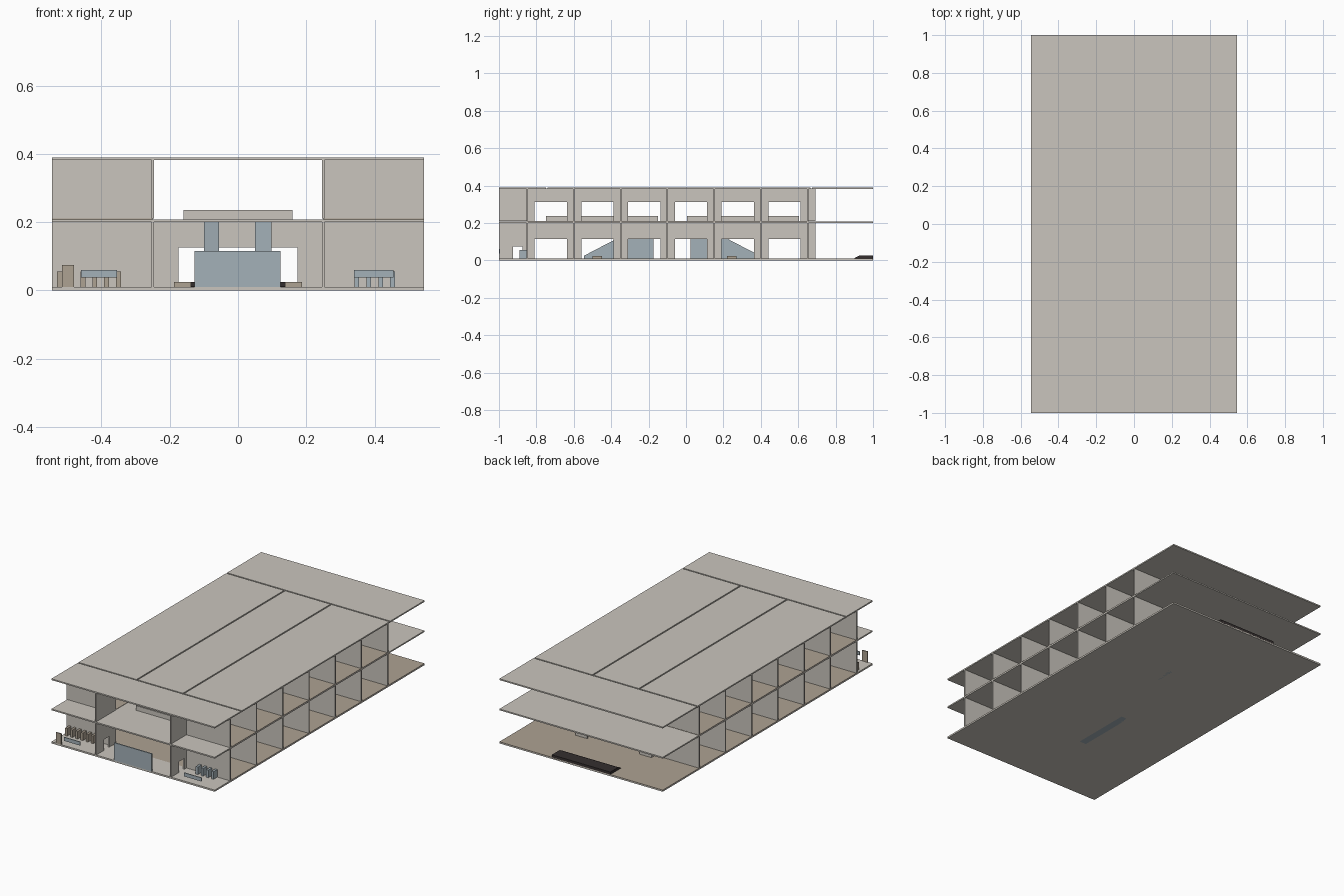
import bpy, bmesh

if "Cube" in bpy.data.objects:
    bpy.data.objects.remove(bpy.data.objects["Cube"])

def mat(name, r, g, b):
    m = bpy.data.materials.new(name)
    m.diffuse_color = (r, g, b, 1)
    m.use_nodes = True
    m.node_tree.nodes["Principled BSDF"].inputs["Base Color"].default_value = m.diffuse_color
    return m

GREY = mat("wall_grey", 0.59, 0.56, 0.51)
TAN = mat("floor_tan", 0.42, 0.36, 0.29)
BLUE = mat("glass_blue", 0.37, 0.44, 0.48)
DARK = mat("dark_step", 0.035, 0.028, 0.028)

def finish(name, bm, m):
    bmesh.ops.recalc_face_normals(bm, faces=bm.faces)
    me = bpy.data.meshes.new(name)
    bm.to_mesh(me)
    bm.free()
    me.materials.append(m)
    ob = bpy.data.objects.new(name, me)
    bpy.context.collection.objects.link(ob)
    return ob

def boxes(name, m, *items):
    """One object made of boxes given as (x0, x1, y0, y1, z0, z1)."""
    bm = bmesh.new()
    for x0, x1, y0, y1, z0, z1 in items:
        for v in bmesh.ops.create_cube(bm, size=1)["verts"]:
            v.co = (x1 if v.co.x > 0 else x0, y1 if v.co.y > 0 else y0, z1 if v.co.z > 0 else z0)
    return finish(name, bm, m)

def prism(name, m, profile, x0, x1):
    """Extrude a (y, z) profile along x."""
    bm = bmesh.new()
    f = bm.faces.new([bm.verts.new((x0, y, z)) for y, z in profile])
    r = bmesh.ops.extrude_face_region(bm, geom=[f])
    for v in r["geom"]:
        if isinstance(v, bmesh.types.BMVert):
            v.co.x = x1
    return finish(name, bm, m)

W, T = 0.545, 0.004
VOIDS = [(-0.745, -0.155), (0.01, 0.60)]   # stairwell openings along y
VX = 0.155
LEVELS = [(0.01, 0.20), (0.21, 0.382)]

# Ground slab, with tan floor behind the entrance strip
boxes("ground_slab", GREY, (-W, W, -1, 1, 0, 0.008), (-W, W, -1, -0.85, 0.008, 0.01))
boxes("ground_floor", TAN, (-W, W, -0.85, 1, 0.008, 0.01))

# Upper slab with two stairwells
boxes("upper_slab", GREY,
      (-W, -VX, -1, 1, 0.20, 0.208), (VX, W, -1, 1, 0.20, 0.208),
      (-VX, VX, -1, VOIDS[0][0], 0.20, 0.208),
      (-VX, VX, VOIDS[0][1], VOIDS[1][0], 0.20, 0.208),
      (-VX, VX, VOIDS[1][1], 1, 0.20, 0.208))
for s, side in ((-1, "left"), (1, "right")):
    boxes(f"upper_room_floor_{side}", TAN,
          (min(s*0.25, s*W), max(s*0.25, s*W), -0.85, 0.655, 0.208, 0.21))

# Roof: thin deck with panels split by narrow joints
J = 0.004
boxes("roof_deck", GREY, (-W, W, -1, 1, 0.382, 0.385))
boxes("roof_panels", GREY,
      (-W, W, -1, -0.745 - J, 0.385, 0.39), (-W, W, 0.67 + J, 1, 0.385, 0.39),
      (-W, -VX - J, -0.745 + J, 0.67 - J, 0.385, 0.39),
      (-VX + J, VX - J, -0.745 + J, 0.67 - J, 0.385, 0.39),
      (VX + J, W, -0.745 + J, 0.67 - J, 0.385, 0.39))

# Room partitions, open to the outside on both flanks
parts = []
for z0, z1 in LEVELS:
    for i in range(7):
        y = -0.85 + 0.25 * i
        parts += [(-W, -0.25, y - T, y + T, z0, z1), (0.25, W, y - T, y + T, z0, z1)]
boxes("room_partitions", GREY, *parts)

# Corridor walls: piers and headers around the openings
for s, side in ((-1, "left"), (1, "right")):
    x0, x1 = s * 0.25 - T, s * 0.25 + T
    parts = []
    for lvl, (z0, z1) in enumerate(LEVELS):
        gaps = [(-0.81 + 0.25 * i, -0.637 + 0.25 * i, z0 + 0.103) for i in range(6)]
        if lvl == 0:
            gaps.insert(0, (-0.925, -0.875, 0.075))   # entrance side door
        y = -1
        for a, b, top in gaps:
            parts += [(x0, x1, y, a, z0, z1), (x0, x1, a, b, top, z1)]
            y = b
        parts.append((x0, x1, y, 0.692, z0, z1))
    boxes(f"corridor_wall_{side}", GREY, *parts)

# Back wall of the ground floor with a wide opening
boxes("back_wall", GREY, (-0.25, -0.175, 0.684, 0.692, 0.01, 0.2),
      (0.175, 0.25, 0.684, 0.692, 0.01, 0.2), (-0.175, 0.175, 0.684, 0.692, 0.125, 0.2))

# Stairwell parapets
for n, (a, b) in enumerate(VOIDS):
    boxes(f"stairwell_parapet_{n + 1}", GREY,
          (-VX - T, -VX + T, a, b, 0.2, 0.236), (VX - T, VX + T, a, b, 0.2, 0.236),
          (-VX, VX, a - T, a + T, 0.2, 0.236), (-VX, VX, b - T, b + T, 0.2, 0.236))

# Two solid stairs, mirrored about the middle bridge
prof = [(-0.545, 0), (-0.545, 0.025), (-0.19, 0.21), (-0.175, 0.21), (-0.175, 0)]
prism("stair_front", BLUE, prof, -0.1, -0.055)
prism("stair_back", BLUE, [(-0.15 - y, z) for y, z in prof], 0.05, 0.098)

# Benches in the hall
boxes("hall_benches", TAN, *[(x, x + 0.05, y, y + 0.05, 0.01, 0.024)
                             for x in (-0.187, 0.137) for y in (-0.5, 0.22)])

# Entrance glass and side panels on the front edge
boxes("entrance_glass", BLUE, (-0.128, 0.124, -1, -0.993, 0.005, 0.116))
boxes("side_glass", BLUE, (-0.46, -0.355, -1, -0.995, 0.038, 0.06),
      (0.34, 0.455, -1, -0.995, 0.038, 0.06))
boxes("front_post_panel", TAN, (-0.515, -0.48, -1, -0.994, 0.01, 0.075))

# Upright stall dividers against the front room walls
boxes("stalls_left", TAN, *[(x, x + 0.014, -0.89, -0.854, 0.01, 0.056)
                            for x in (-0.53 + 0.0345 * i for i in range(6))])
boxes("stalls_right", BLUE, *[(x, x + 0.014, -0.89, -0.854, 0.01, 0.056)
                              for x in (0.341 + 0.035 * i for i in range(4))])

# Dark back step with a sloped inner edge
prism("back_step", DARK, [(0.9, 0.005), (0.9, 0.012), (0.925, 0.025), (1, 0.025), (1, 0.005)], -0.195, 0.195)
